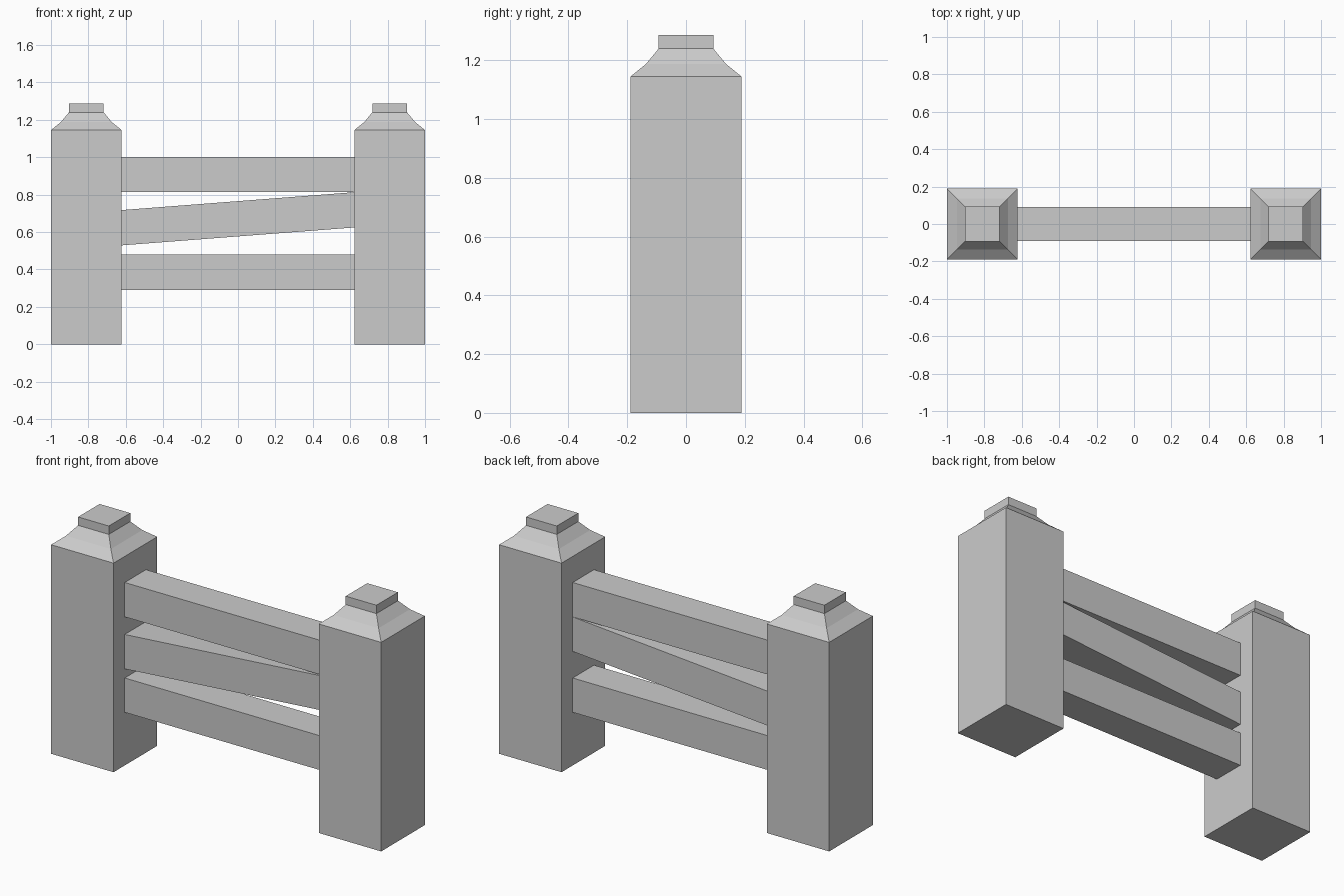
import bpy
import bmesh
from math import radians

default_cube = bpy.data.objects.get("Cube")
if default_cube:
    bpy.data.objects.remove(default_cube, do_unlink=True)

# Single flat colour
grey = bpy.data.materials.new("light_grey")
grey.use_nodes = True
grey.diffuse_color = (0.6, 0.6, 0.6, 1)
grey.node_tree.nodes["Principled BSDF"].inputs["Base Color"].default_value = (0.6, 0.6, 0.6, 1)


def add_object(name, bm, location):
    bmesh.ops.recalc_face_normals(bm, faces=bm.faces)
    mesh = bpy.data.meshes.new(name)
    bm.to_mesh(mesh)
    bm.free()
    mesh.materials.append(grey)
    obj = bpy.data.objects.new(name, mesh)
    obj.location = location
    bpy.context.collection.objects.link(obj)
    return obj


def square_stack(name, profile, x):
    """Square rings of (half width, height), bridged and closed at both ends."""
    bm = bmesh.new()
    rings = [[bm.verts.new((sx * w, sy * w, z))
              for sx, sy in ((-1, -1), (1, -1), (1, 1), (-1, 1))]
             for w, z in profile]
    for low, high in zip(rings, rings[1:]):
        for i in range(4):
            j = (i + 1) % 4
            bm.faces.new((low[i], low[j], high[j], high[i]))
    bm.faces.new(rings[0][::-1])
    bm.faces.new(rings[-1])
    return add_object(name, bm, (x, 0, 0))


def rail(name, z, tilt=0):
    bm = bmesh.new()
    bmesh.ops.create_cube(bm, size=1)
    bmesh.ops.scale(bm, vec=(1.36, 0.184, 0.188), verts=bm.verts)
    obj = add_object(name, bm, (0, 0, z))
    obj.rotation_euler.y = -radians(tilt)


# Posts with a flared shoulder and a small square cap
POST = [(0.189, 0), (0.189, 1.145), (0.136, 1.188), (0.093, 1.24), (0.093, 1.286)]
for side, x in (("right", -0.811), ("left", 0.811)):
    square_stack(side + "_post", POST, x)

# Rails, the middle one slipped at an angle
rail("bottom_rail", 0.385)
rail("middle_rail", 0.671, 4.4)
rail("top_rail", 0.908)
